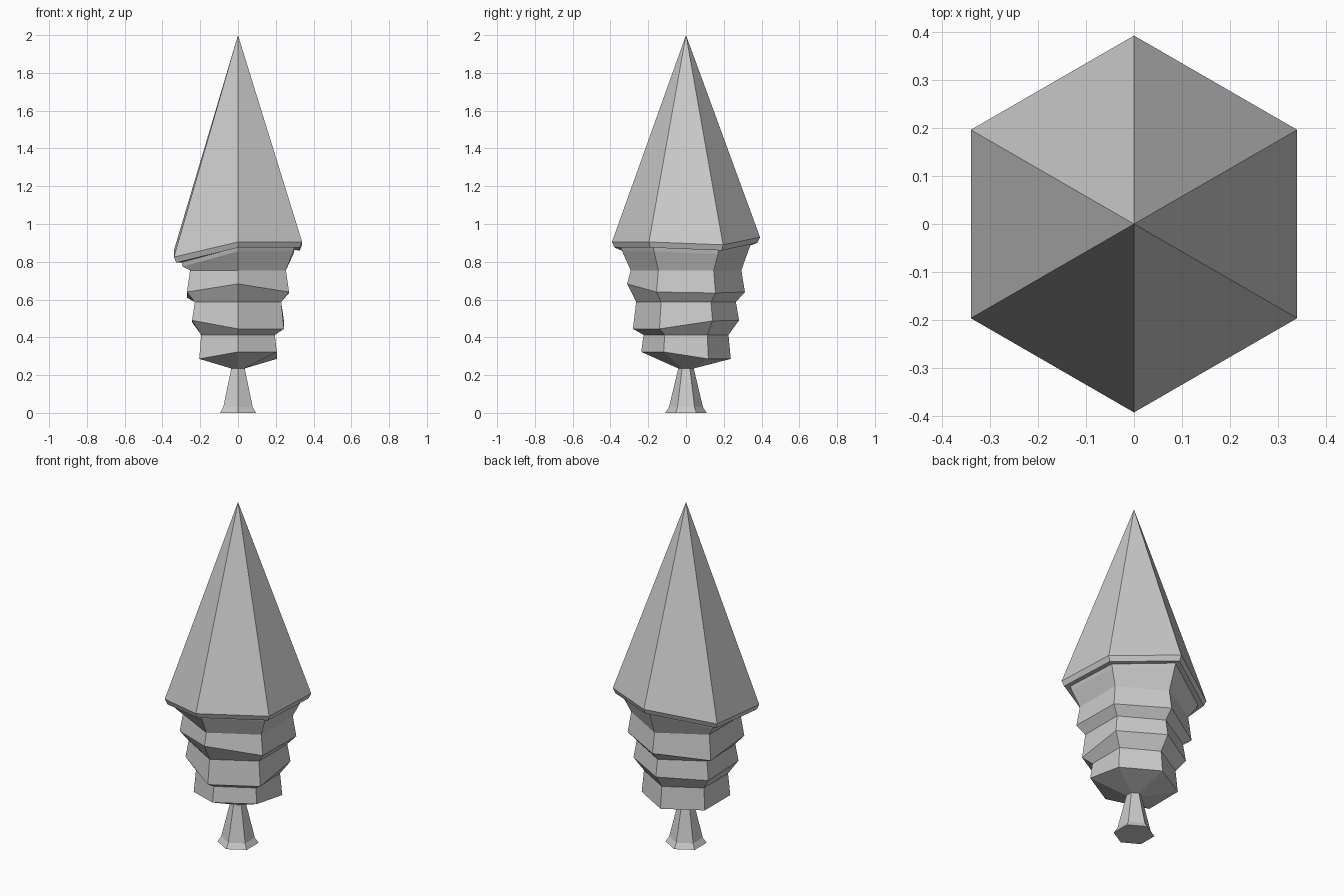
import bpy, bmesh
from math import sin, cos, radians

if "Cube" in bpy.data.objects:
    bpy.data.objects.remove(bpy.data.objects["Cube"], do_unlink=True)

grey = bpy.data.materials.new("light grey")
grey.use_nodes = True
colour = (0.6, 0.6, 0.6, 1)
grey.diffuse_color = colour
grey.node_tree.nodes["Principled BSDF"].inputs["Base Color"].default_value = colour


def loft(name, rings):
    """Skin six-sided rings of (radius, heights), top to bottom; radius 0 is a point."""
    bm = bmesh.new()
    loops = []
    for r, heights in rings:
        if not isinstance(heights, (list, tuple)):
            heights = [heights] * 6
        if r == 0:
            loops.append([bm.verts.new((0, 0, heights[0]))] * 6)
        else:
            loops.append([bm.verts.new((r * cos(radians(30 + 60 * i)),
                                        r * sin(radians(30 + 60 * i)), z))
                          for i, z in enumerate(heights)])
    for top, low in zip(loops, loops[1:]):
        for i in range(6):
            j = (i + 1) % 6
            corners = [top[i], low[i], low[j], top[j]]
            bm.faces.new(list(dict.fromkeys(corners)))
    for end in (loops[0], loops[-1]):
        if len(set(end)) == 6:
            bm.faces.new(end)
    bmesh.ops.recalc_face_normals(bm, faces=bm.faces[:])
    mesh = bpy.data.meshes.new(name)
    bm.to_mesh(mesh)
    bm.free()
    mesh.materials.append(grey)
    bpy.context.collection.objects.link(bpy.data.objects.new(name, mesh))


# Heights run anticlockwise from the back corner on the +x side
rim = [0.89, 0.93, 0.86, 0.825, 0.905, 0.905]


def lowered(drop):
    return [z - drop for z in rim]


# Foliage: tall spire, thin rim and three uneven tiers
loft("foliage", [
    (0, 2.0),
    (0.392, rim),
    (0.378, lowered(0.03)),
    (0.345, lowered(0.028)),
    (0.338, lowered(0.05)),
    (0.293, 0.755),
    (0.312, [0.635, 0.64, 0.61, 0.64, 0.683, 0.64]),
    (0.264, 0.587),
    (0.281, [0.487, 0.49, 0.48, 0.49, 0.445, 0.445]),
    (0.225, 0.413),
    (0.237, [0.286, 0.286, 0.286, 0.286, 0.323, 0.323]),
    (0.04, 0.235),
])

# Trunk with a flared foot
loft("trunk", [(0.04, 0.24), (0.09, 0.03), (0.11, 0)])
